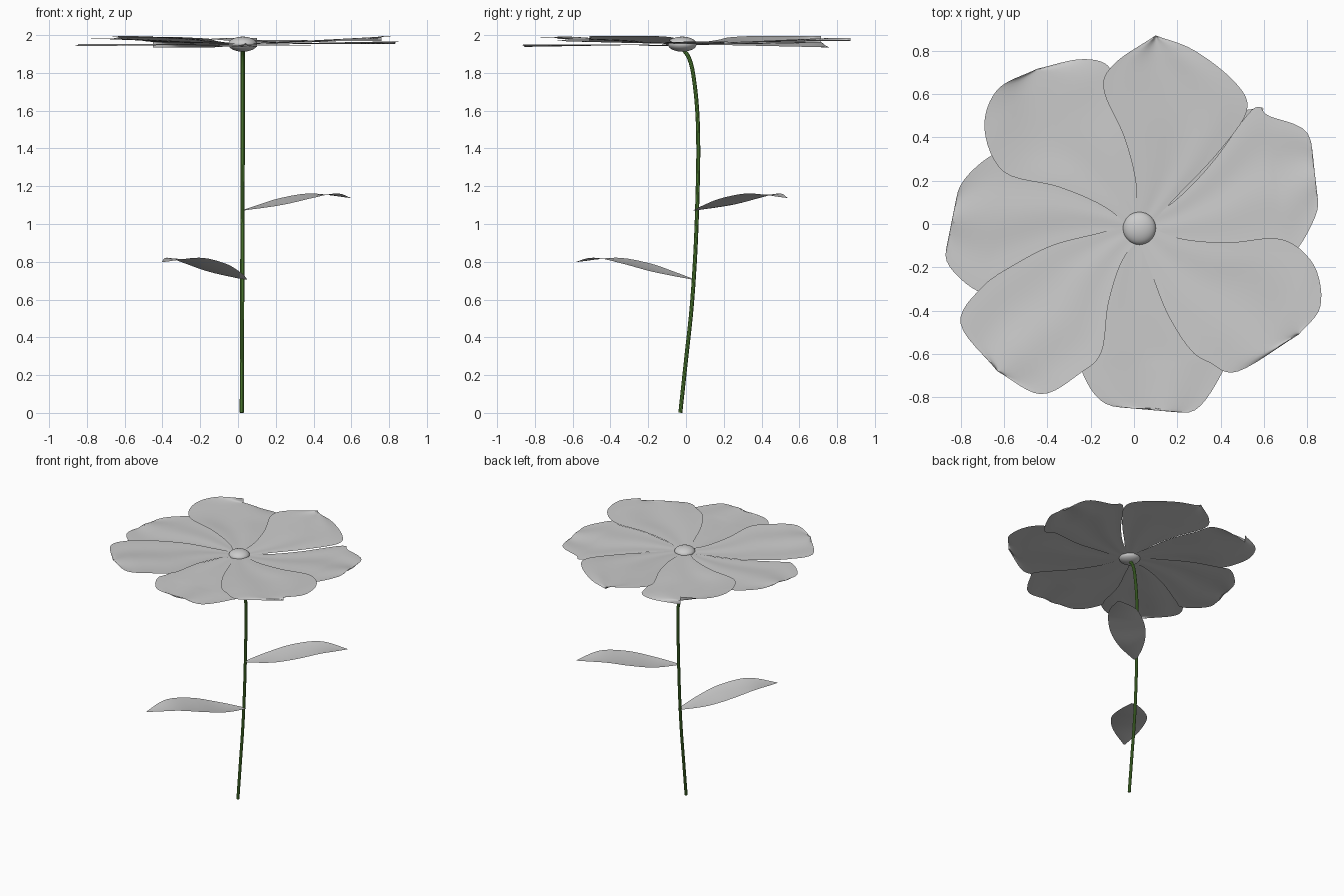
import bpy, math
from mathutils import Vector, geometry

if "Cube" in bpy.data.objects:
    bpy.data.objects.remove(bpy.data.objects["Cube"])


def material(name, rgb):
    m = bpy.data.materials.new(name)
    m.diffuse_color = (*rgb, 1)
    m.use_nodes = True
    m.node_tree.nodes["Principled BSDF"].inputs["Base Color"].default_value = m.diffuse_color
    return m


GREY = material("soft grey", (0.6, 0.6, 0.6))
GREEN = material("stem green", (0.10, 0.27, 0.04))


def spline(points, steps):
    """Smooth curve through the points, resampled evenly along the control points."""
    p = [Vector(q) for q in points]
    p = [2 * p[0] - p[1]] + p + [2 * p[-1] - p[-2]]
    out = []
    for k in range(steps + 1):
        x = k / steps * (len(p) - 3)
        i = min(int(x), len(p) - 4)
        t = x - i
        a, b, c, d = p[i:i + 4]
        out.append(0.5 * (2 * b + (c - a) * t + (2 * a - 5 * b + 4 * c - d) * t * t
                          + (3 * b - a - 3 * c + d) * t ** 3))
    return out


def sheet(name, rows, mat):
    """Thin smooth surface from rows of points, facing up."""
    n = len(rows[0])
    verts = [v for r in rows for v in r]
    faces = [(i * n + j, i * n + j + 1, (i + 1) * n + j + 1, (i + 1) * n + j)
             for i in range(len(rows) - 1) for j in range(n - 1)]
    me = bpy.data.meshes.new(name)
    me.from_pydata(verts, [], faces)
    me.update()
    if sum(f.normal.z for f in me.polygons) < 0:
        me.flip_normals()
    me.materials.append(mat)
    me.shade_smooth()
    ob = bpy.data.objects.new(name, me)
    bpy.context.collection.objects.link(ob)
    return ob


CENTRE = Vector((0.025, -0.02))
BASE_Z = 1.952


def petal(name, left, tip, right, z_left, z_right, phase):
    tip = Vector(tip)
    axis = (tip - CENTRE).normalized()
    side = Vector((-axis.y, axis.x))

    def edge(points, sign):
        w = Vector(points[0])
        # the middle of each edge swings clockwise, giving the pinwheel look
        inner = [CENTRE.lerp(w, f) - side * s for f, s in ((0.3, 0.035), (0.65, 0.04))]
        return spline([CENTRE + side * sign * 0.03] + inner + points + [tip], 36)

    rows = []
    for a, b in zip(edge(left, 1), edge(right, -1)):
        row = []
        for j in range(17):
            s = j / 16
            p = a.lerp(b, s)
            f = min((p - CENTRE).length / 0.8, 1)
            z = BASE_Z + f * (z_left + (z_right - z_left) * s - BASE_Z)
            z += 0.006 * f * math.sin(3 * math.pi * s + phase) * math.sin(math.pi * s)
            row.append((p.x, p.y, z))
        rows.append(row)
    return sheet(name, rows, GREY)


# Seven overlapping petals: left edge, tip, right edge, edge heights
PETALS = [
    ([(-.14, .62), (-.09, .74)], (.1, .87), [(.52, .52), (.47, .65), (.28, .8)], 1.985, 1.968),
    ([(-.6, .24), (-.69, .44), (-.63, .62)], (-.45, .715),
     [(-.08, .6), (-.12, .73), (-.25, .76)], 1.996, 1.935),
    ([(-.62, -.27), (-.72, -.31), (-.865, -.17)], (-.83, 0),
     [(-.55, .3), (-.65, .32), (-.8, .18)], 1.945, 1.95),
    ([(-.15, -.59), (-.25, -.69), (-.43, -.785)], (-.63, -.68),
     [(-.54, -.18), (-.7, -.29), (-.8, -.46)], 1.99, 1.98),
    ([(.42, -.6), (.41, -.68), (.28, -.86)], (.1, -.85),
     [(-.22, -.58), (-.24, -.68), (-.13, -.83)], 1.945, 1.943),
    ([(.68, -.07), (.83, -.19), (.86, -.38)], (.76, -.51),
     [(.26, -.58), (.35, -.64), (.48, -.68)], 1.995, 1.97),
    ([(.52, .5), (.58, .54), (.62, .5), (.8, .42)], (.83, .2),
     [(.66, -.1), (.74, -.13), (.845, .06)], 1.955, 1.965),
]
for k, (l, t, r, zl, zr) in enumerate(PETALS):
    petal(f"petal_{k + 1}", l, t, r, zl, zr, k * 1.3)

# Flower centre: flattened ball
bpy.ops.mesh.primitive_uv_sphere_add(segments=32, ring_count=16, radius=1,
                                     location=(CENTRE.x, CENTRE.y, 1.952))
ball = bpy.context.object
ball.name = "flower_centre"
ball.scale = (0.076, 0.076, 0.04)
ball.data.materials.append(GREY)
ball.data.shade_smooth()


# Leaves: arched blades from a centre line and half widths
def leaf(name, base, tip, heights):
    base, tip = Vector(base), Vector(tip)
    d = (tip - base).normalized()
    side = Vector((-d.y, d.x))
    line = spline([(i / (len(heights) - 1), z) for i, z in enumerate(heights)], 24)
    widths = spline([(0, .012), (0, .085), (0, .125), (0, .125), (0, .09), (0, .004)], 24)
    rows = []
    for q, w in zip(line, widths):
        row = []
        for j in range(-4, 5):
            p = base.lerp(tip, q.x) + side * w.y * j / 4
            row.append((p.x, p.y, q.y + 0.008 * (j / 4) ** 2 * w.y / .125))
        rows.append(row)
    return sheet(name, rows, GREY)


leaf("upper_leaf", (.03, .05), (.595, .535), [1.072, 1.095, 1.13, 1.155, 1.138])
leaf("lower_leaf", (.04, .04), (-.4, -.585), [.705, .74, .785, .815, .798])

# Stem: tube along a bowed path that hooks over at the top
curve = bpy.data.curves.new("stem", 'CURVE')
curve.dimensions = '3D'
curve.bevel_depth = 0.011
curve.bevel_resolution = 3
curve.use_fill_caps = True
path = spline([(.02, -.03, .001), (.021, 0, .28), (.022, .03, .56), (.023, .049, .84),
               (.024, .06, 1.12), (.025, .065, 1.4), (.025, .058, 1.62),
               (.025, .037, 1.8), (.025, .015, 1.88), (.025, -.015, 1.925)], 45)
sp = curve.splines.new('POLY')
sp.points.add(len(path) - 1)
for pt, v in zip(sp.points, path):
    pt.co = (*v, 1)
curve.materials.append(GREEN)
stem = bpy.data.objects.new("stem", curve)
bpy.context.collection.objects.link(stem)
bpy.ops.object.select_all(action='DESELECT')
stem.select_set(True)
bpy.context.view_layer.objects.active = stem
bpy.ops.object.convert(target='MESH')
bpy.ops.object.shade_smooth_by_angle()
